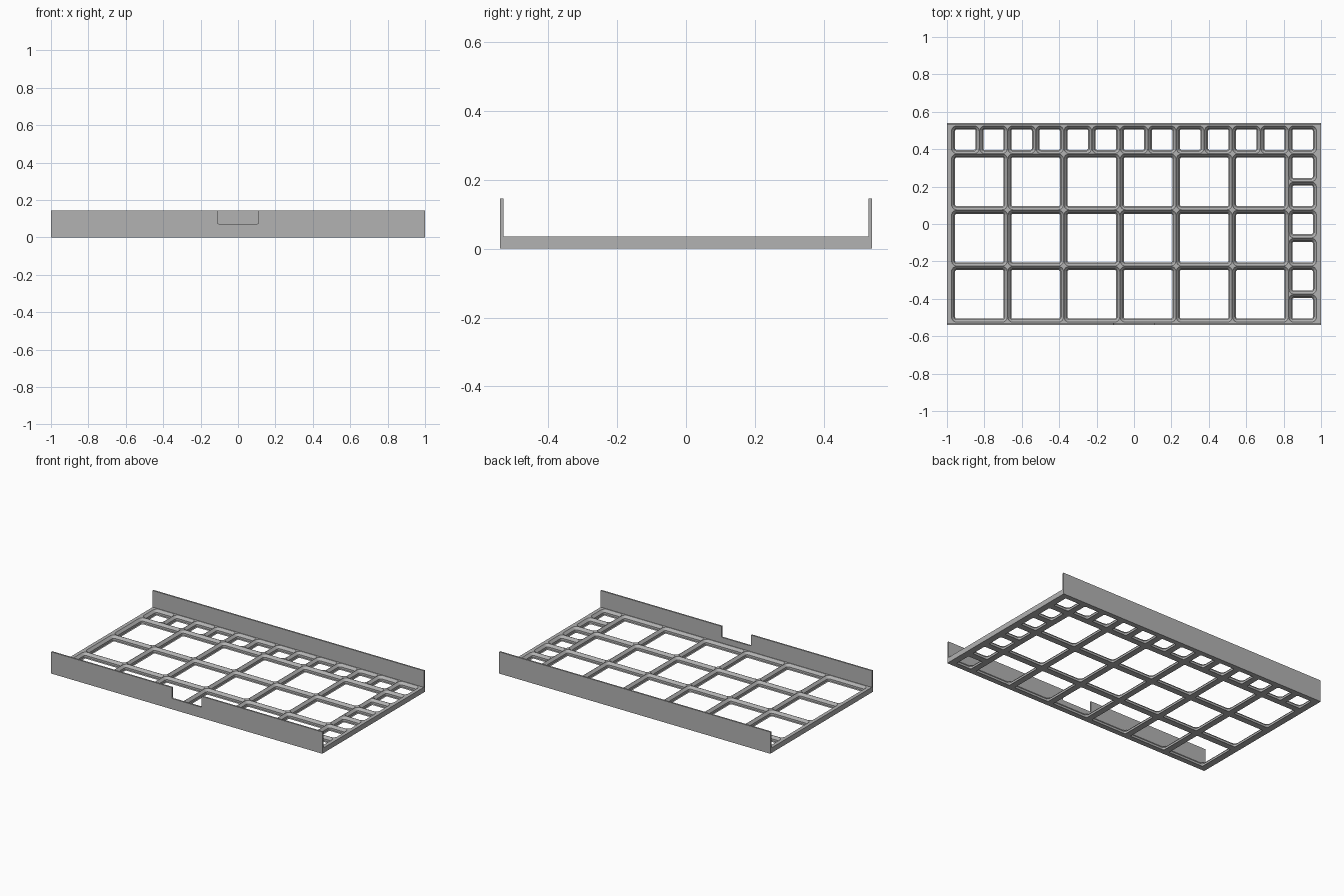
import bpy
import bmesh
from math import cos, sin, pi, radians

cube = bpy.data.objects.get("Cube")
if cube:
    bpy.data.objects.remove(cube, do_unlink=True)

# Main dimensions
PITCH = 0.3005
HX, HY = 1.0, 0.54              # half size of the plate
GX, GY = 3.25 * PITCH, 1.75 * PITCH   # half size of the cell grid
PLATE_H, WALL_H, WALL_T = 0.0345, 0.145, 0.0105
ARC = 6                         # segments per rounded corner

grey = bpy.data.materials.new("plain grey")
grey.use_nodes = True
colour = (0.45, 0.45, 0.45, 1)
grey.diffuse_color = colour
grey.node_tree.nodes["Principled BSDF"].inputs["Base Color"].default_value = colour


def finish(name, bm):
    bmesh.ops.recalc_face_normals(bm, faces=bm.faces)
    mesh = bpy.data.meshes.new(name)
    bm.to_mesh(mesh)
    bm.free()
    mesh.materials.append(grey)
    obj = bpy.data.objects.new(name, mesh)
    bpy.context.collection.objects.link(obj)
    bpy.ops.object.select_all(action='DESELECT')
    obj.select_set(True)
    bpy.context.view_layer.objects.active = obj
    bpy.ops.object.shade_smooth_by_angle(angle=radians(30))
    return obj


def ring(bm, rect, inset, radius, z):
    """Rounded rectangle of vertices; radius 0 stacks them in the corners."""
    x0, y0, x1, y1 = rect
    d = inset + radius
    centres = [(x1 - d, y1 - d), (x0 + d, y1 - d), (x0 + d, y0 + d), (x1 - d, y0 + d)]
    verts = []
    for q, (cx, cy) in enumerate(centres):
        for i in range(ARC + 1):
            a = (q + i / ARC) * pi / 2
            verts.append(bm.verts.new((cx + radius * cos(a), cy + radius * sin(a), z)))
    return verts


def on_border(face):
    """True if a face lies on one outer side of the plate."""
    return (all(abs(abs(v.co.x) - HX) < 1e-5 for v in face.verts)
            or all(abs(abs(v.co.y) - HY) < 1e-5 for v in face.verts))


def add_cell(bm, rect):
    """One stepped socket with the plate material around it."""
    x0, y0, x1, y1 = rect
    tile = (-HX if x0 < -GX + 0.01 else x0, -HY if y0 < -GY + 0.01 else y0,
            HX if x1 > GX - 0.01 else x1, HY if y1 > GY - 0.01 else y1)
    rings = [ring(bm, tile, 0, 0, 0),
             ring(bm, rect, 0.0204, 0.0085, 0),
             ring(bm, rect, 0.0154, 0.0135, 0.005),
             ring(bm, rect, 0.0154, 0.0135, 0.0185),
             ring(bm, rect, 0.001, 0.028, PLATE_H),
             ring(bm, tile, 0, 0, PLATE_H)]
    n = len(rings[0])
    for k, low in enumerate(rings):
        high = rings[(k + 1) % len(rings)]
        for i in range(n):
            j = (i + 1) % n
            face = bm.faces.new((low[i], low[j], high[j], high[i]))
            # Neighbouring tiles need no wall between them
            if high is rings[0] and not on_border(face):
                bm.faces.remove(face)


# Grid plate: large sockets, half sockets along the back and the left side
bm = bmesh.new()
half = PITCH / 2
for col in range(6):
    for row in range(3):
        x, y = -GX + col * PITCH, -GY + row * PITCH
        add_cell(bm, (x, y, x + PITCH, y + PITCH))
for col in range(13):
    x = -GX + col * half
    add_cell(bm, (x, GY - half, x + half, GY))
for row in range(6):
    y = -GY + row * half
    add_cell(bm, (GX - half, y, GX, y + half))
bmesh.ops.remove_doubles(bm, verts=bm.verts, dist=1e-5)
finish("grid_plate", bm)


def add_wall(name, outline, y):
    """Upright wall extruded from an outline in x and z."""
    bm = bmesh.new()
    face = bm.faces.new([bm.verts.new((x, y, z)) for x, z in outline])
    new = bmesh.ops.extrude_face_region(bm, geom=[face])["geom"]
    bmesh.ops.translate(bm, vec=(0, WALL_T, 0),
                        verts=[v for v in new if isinstance(v, bmesh.types.BMVert)])
    finish(name, bm)


# Back wall is plain, front wall has a rounded notch in its top edge
NOTCH_X, NOTCH_Z, NOTCH_R = 0.11, 0.072, 0.008
side = [(NOTCH_X, WALL_H)]
for i in range(5):
    a = i * pi / 8
    side.append((NOTCH_X - NOTCH_R + NOTCH_R * cos(a), NOTCH_Z + NOTCH_R - NOTCH_R * sin(a)))
notch = side + [(-x, z) for x, z in reversed(side)]
base = [(-HX, WALL_H), (-HX, PLATE_H), (HX, PLATE_H), (HX, WALL_H)]
add_wall("back_wall", base, HY - WALL_T)
add_wall("front_wall", base + notch, -HY)
